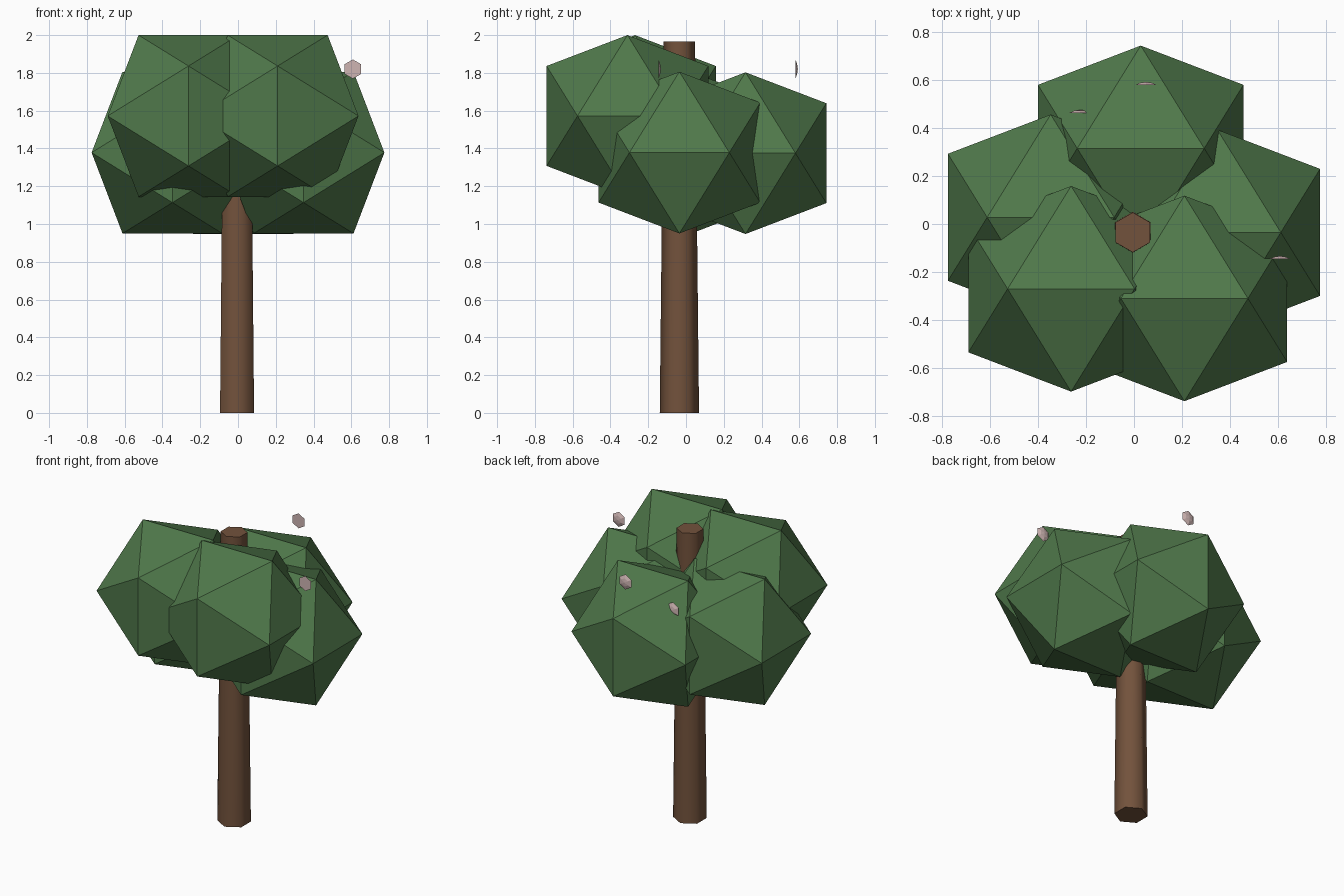
import bpy, bmesh, math
from mathutils import Vector

if "Cube" in bpy.data.objects:
    bpy.data.objects.remove(bpy.data.objects["Cube"])


def material(name, rgb):
    m = bpy.data.materials.new(name)
    m.diffuse_color = (*rgb, 1)
    m.use_nodes = True
    m.node_tree.nodes["Principled BSDF"].inputs["Base Color"].default_value = m.diffuse_color
    return m


BARK = material("bark", (0.17, 0.085, 0.045))
LEAF = material("leaf", (0.08, 0.19, 0.07))
PETAL = material("petal", (0.62, 0.46, 0.45))


def add_hull(name, points, mat, loc):
    # convex solid from a set of points
    bm = bmesh.new()
    for p in points:
        bm.verts.new(p)
    bmesh.ops.convex_hull(bm, input=bm.verts)
    bmesh.ops.dissolve_limit(bm, angle_limit=0.01, verts=bm.verts, edges=bm.edges)
    bmesh.ops.recalc_face_normals(bm, faces=bm.faces)
    me = bpy.data.meshes.new(name)
    bm.to_mesh(me)
    bm.free()
    ob = bpy.data.objects.new(name, me)
    bpy.context.collection.objects.link(ob)
    ob.location = loc
    me.materials.append(mat)
    return ob


def hexagon(r):
    # six points with a corner on the second axis
    return [(r * math.sin(i * math.pi / 3), r * math.cos(i * math.pi / 3)) for i in range(6)]


# tapered six-sided trunk
trunk_pts = [(x, y, 0) for x, y in hexagon(0.104)] + [(x, y, 1.965) for x, y in hexagon(0.083)]
trunk = add_hull("trunk", trunk_pts, BARK, (-0.005, -0.035, 0))
bpy.context.view_layer.objects.active = trunk
trunk.select_set(True)
bpy.ops.object.shade_smooth_by_angle(angle=math.radians(65))
trunk.select_set(False)

# icosahedral leaf clumps, from three golden rectangles
phi, s = (1 + math.sqrt(5)) / 2, 0.2645
ico = []
for a in (-1, 1):
    for b in (-phi, phi):
        ico += [Vector(v) * s for v in ((a, 0, b), (b, a, 0), (0, b, a))]
clumps = {
    "back": (0.028, 0.315, 1.375),
    "right": (0.347, -0.035, 1.378),
    "left": (-0.347, 0.028, 1.378),
    "front_right": (0.21, -0.31, 1.572),
    "front_left": (-0.262, -0.27, 1.572),
}
for name, loc in clumps.items():
    add_hull("leaf_clump_" + name, ico, LEAF, loc)

# small domed petals facing backwards
petal_pts = ([(x, 0, z) for x, z in hexagon(0.051)]
             + [(x, 0.009, z) for x, z in hexagon(0.028)] + [(0, 0.013, 0)])
for i, loc in enumerate([(0.608, -0.146, 1.82), (0.05, 0.579, 1.82), (-0.225, 0.463, 1.66)]):
    add_hull(f"petal_{i + 1}", petal_pts, PETAL, loc)
